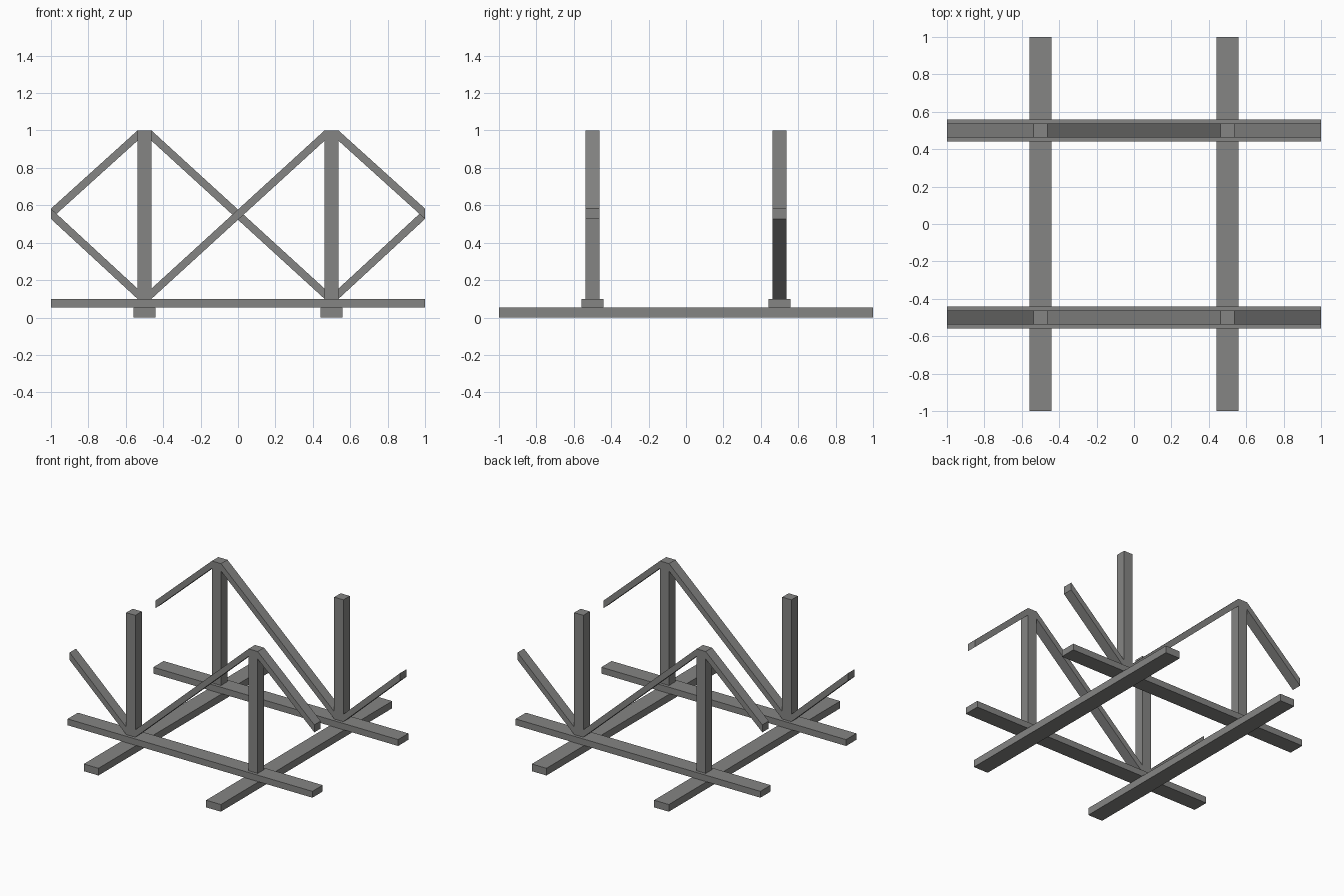
import bpy

if "Cube" in bpy.data.objects:
    bpy.data.objects.remove(bpy.data.objects["Cube"])

grey = bpy.data.materials.new("steel grey")
grey.diffuse_color = (0.235, 0.235, 0.23, 1)
grey.use_nodes = True
grey.node_tree.nodes["Principled BSDF"].inputs["Base Color"].default_value = grey.diffuse_color

SPLIT, BASE, TOP = 0.053, 0.10, 1.0   # beam joint, upper beam top, post top
HALF_POST, BRACE_Z = 0.0375, 0.055


def prism(name, profile, y0, y1):
    """Extrude an x-z outline (counter-clockwise from the front) along y."""
    n = len(profile)
    verts = [(x, y0, z) for x, z in profile] + [(x, y1, z) for x, z in profile]
    faces = [tuple(range(n)), tuple(reversed(range(n, 2 * n)))]
    faces += [(i, i + n, (i + 1) % n + n, (i + 1) % n) for i in range(n)]
    mesh = bpy.data.meshes.new(name)
    mesh.from_pydata(verts, [], faces)
    mesh.materials.append(grey)
    obj = bpy.data.objects.new(name, mesh)
    bpy.context.collection.objects.link(obj)
    return obj


def box(name, x0, x1, y0, y1, z0, z1):
    return prism(name, [(x0, z0), (x1, z0), (x1, z1), (x0, z1)], y0, y1)


def brace(name, xa, za, xb, zb, y, turn):
    """Sloped bar with upright cut ends; turn=-1 mirrors it left to right."""
    pts = [(xa, za), (xb, zb), (xb, zb + BRACE_Z), (xa, za + BRACE_Z)]
    if turn < 0:
        pts = [(-x, z) for x, z in reversed(pts)]
    prism(name, pts, y - HALF_POST, y + HALF_POST)


# Crossed base beams
for s, side in ((-0.5, "left"), (0.5, "right")):
    box("lower_beam_" + side, s - 0.06, s + 0.06, -1, 1, 0, SPLIT)
for y, row, turn in ((-0.5, "front", 1), (0.5, "back", -1)):
    box("upper_beam_" + row, -1, 1, y - 0.06, y + 0.06, SPLIT, BASE)

    # Upright posts
    for x, side in ((-0.5, "left"), (0.5, "right")):
        box(f"post_{row}_{side}", x - HALF_POST, x + HALF_POST,
            y - HALF_POST, y + HALF_POST, BASE, TOP)

    # Zigzag braces, running the opposite way in the back row
    near, far = 0.5 - HALF_POST, 0.5 + HALF_POST
    mid, high = 0.527, TOP - BRACE_Z
    brace(f"brace_{row}_rising", -1, mid, -far, BASE, y, turn)
    brace(f"brace_{row}_middle", -near, BASE, near, high, y, turn)
    brace(f"brace_{row}_falling", far, high, 1, mid, y, turn)
